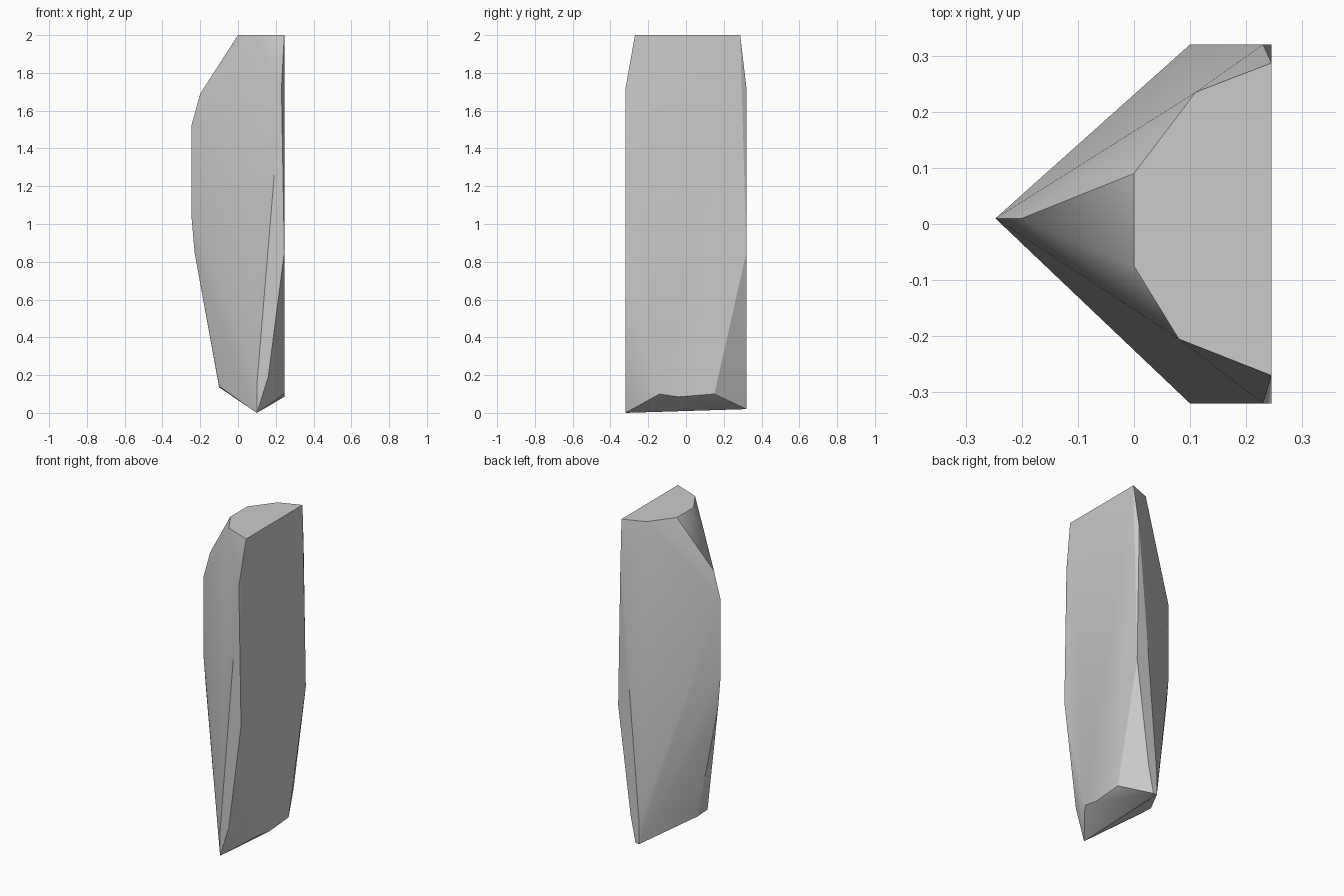
import bpy
import bmesh
import math

cube = bpy.data.objects.get("Cube")
if cube:
    bpy.data.objects.remove(cube, do_unlink=True)

# Plain grey stone
stone = bpy.data.materials.new("grey_stone")
stone.use_nodes = True
grey = (0.6, 0.6, 0.6, 1)
stone.diffuse_color = grey
stone.node_tree.nodes["Principled BSDF"].inputs["Base Color"].default_value = grey

# Flat top
top = [(0, 0.09, 2), (0.11, 0.235, 2), (0.245, 0.287, 2),
       (0.245, -0.27, 2), (0.08, -0.205, 2), (0, -0.075, 2)]
# Narrow ridge on the right side, down to the blunt foot
ridge = [(-0.2, 0.01, 1.69), (-0.247, 0.01, 1.52), (-0.247, 0.01, 1.05),
         (-0.23, 0.01, 0.85), (-0.1, 0.03, 0.135), (-0.1, -0.07, 0.14)]
# Front and back borders of the broad left face
borders = [(x, side * 0.32, z) for side in (-1, 1)
           for x, z in ((0.1, 0.15), (0.16, 0.19), (0.245, 0.85), (0.23, 1.72))]
# Slanted underside
foot = [(0.1, -0.32, 0), (0.1, 0.32, 0.02), (0.125, 0.32, 0.02),
        (0.245, -0.14, 0.1), (0.245, -0.04, 0.085), (0.245, 0.15, 0.1)]

# Wrap the corner points into a faceted standing stone
bm = bmesh.new()
for point in top + ridge + borders + foot:
    bm.verts.new(point)
bmesh.ops.convex_hull(bm, input=bm.verts[:])
bmesh.ops.delete(bm, geom=[v for v in bm.verts if not v.link_faces], context="VERTS")
bmesh.ops.dissolve_limit(bm, angle_limit=math.radians(0.5),
                         verts=bm.verts[:], edges=bm.edges[:])
bmesh.ops.recalc_face_normals(bm, faces=bm.faces[:])
mesh = bpy.data.meshes.new("standing_stone")
bm.to_mesh(mesh)
bm.free()
mesh.materials.append(stone)
rock = bpy.data.objects.new("standing_stone", mesh)
bpy.context.collection.objects.link(rock)

# Soft facets with sharp main edges
bpy.ops.object.select_all(action="DESELECT")
rock.select_set(True)
bpy.context.view_layer.objects.active = rock
bpy.ops.object.shade_smooth_by_angle(angle=math.radians(30))
